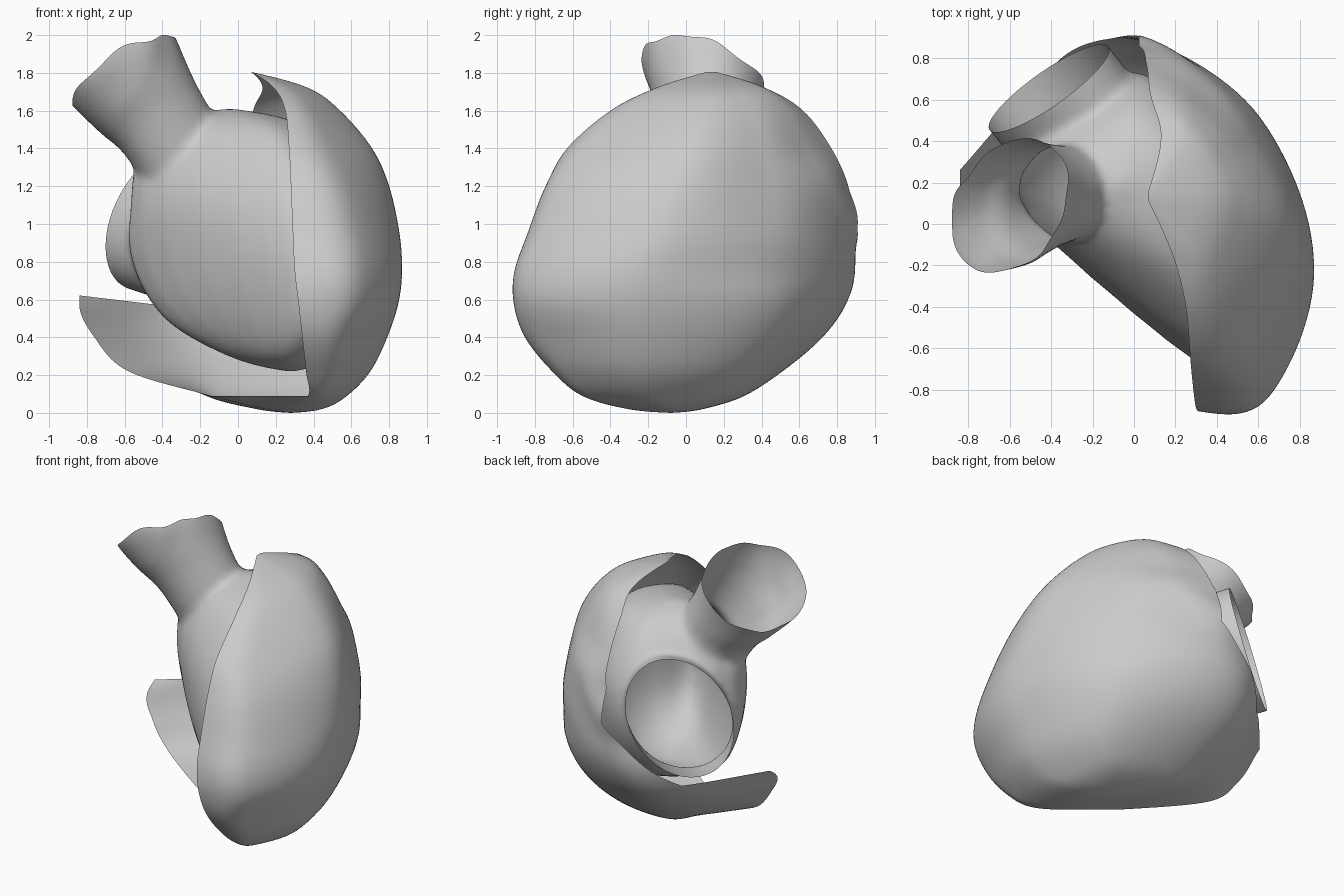
import bpy, bmesh, math
from mathutils import Vector

if "Cube" in bpy.data.objects:
    bpy.data.objects.remove(bpy.data.objects["Cube"])


def spline(pts, n, closed=False):
    """Catmull-Rom through pts with n steps per span."""
    p = [Vector(q) for q in pts]
    if closed:
        p = [p[-1]] + p + p[:2]
    else:
        p = [2.5 * p[0] - 2 * p[1] + .5 * p[2]] + p + [2.5 * p[-1] - 2 * p[-2] + .5 * p[-3]]
    out = []
    for i in range(1, len(p) - 2):
        a, b, c, d = p[i - 1:i + 3]
        for k in range(n):
            t = k / n
            out.append(.5 * (2 * b + (c - a) * t + (2 * a - 5 * b + 4 * c - d) * t * t
                             + (3 * b - a - 3 * c + d) * t ** 3))
    if not closed:
        out.append(p[-2])
    return out


def slices_to_rows(table):
    return [[(r[i], r[i + 1], r[0]) for i in range(1, len(r), 2)] for r in table]


def smooth_rows(rows, nu, nv, closed):
    cols = [spline(c, nv) for c in zip(*rows)]
    return [spline(r, nu, closed) for r in zip(*cols)]


def skin(bm, rows, closed, joined_rows=0):
    """Bridge point rows with quads; closed rows get end caps, joined_rows closes the first few rows."""
    v = [[bm.verts.new(p) for p in r] for r in rows]
    n = len(v[0])
    for k, (a, b) in enumerate(zip(v, v[1:])):
        for i in range(n if closed or k < joined_rows else n - 1):
            j = (i + 1) % n
            bm.faces.new((a[i], a[j], b[j], b[i]))
    if closed:
        bm.faces.new(v[0][::-1])
        bm.faces.new(v[-1])


def finish(bm, name):
    bmesh.ops.recalc_face_normals(bm, faces=bm.faces)
    for f in bm.faces:
        f.smooth = True
    me = bpy.data.meshes.new(name)
    bm.to_mesh(me)
    bm.free()
    ob = bpy.data.objects.new(name, me)
    bpy.context.collection.objects.link(ob)
    return ob


# Outer wall: open horizontal slices (z, then front edge round the right side to back edge)
wall = [
    (.022, .24, -.29, .36, -.3, .45, -.1, .32, .08, .1, .06, .14, -.2),
    (.09, .37, -.54, .48, -.5, .575, -.16, .38, .23, -.11, .28, -.14, -.12),
    (.22, .36, -.7, .55, -.64, .7, -.2, .48, .34, -.13, .5, -.58, .08),
    (.40, .34, -.84, .59, -.77, .79, -.22, .53, .47, -.2, .71, -.76, .13),
    (.58, .32, -.9, .65, -.82, .848, -.22, .57, .53, -.2, .84, -.84, .2),
    (.75, .3, -.89, .65, -.82, .868, -.2, .58, .54, -.08, .895, -.74, .53),
    (.95, .29, -.83, .63, -.74, .855, -.12, .6, .52, .13, .865, -.18, .91),
    (1.2, .28, -.74, .57, -.64, .8, -.05, .58, .47, .29, .76, .02, .86),
    (1.4, .27, -.63, .49, -.51, .71, 0, .54, .41, .3, .64, .06, .77),
    (1.6, .25, -.4, .39, -.31, .54, .07, .44, .36, .27, .54, .08, .62),
    (1.72, .19, -.16, .28, -.12, .37, .1, .33, .28, .24, .4, .13, .42),
]
rows = [[(.28, -.08, 0)] * 6] + slices_to_rows(wall) + [[(.07, .11 + .01 * i, 1.805) for i in range(6)]]
bm = bmesh.new()
skin(bm, smooth_rows(rows, 14, 8, False), False, 16)
bmesh.ops.remove_doubles(bm, verts=bm.verts, dist=.0005)
# Trim the notch in the back wall under the inlet, leaving the lower strip
corner = Vector((-.45, .7, .575))
cuts = [(corner, Vector((.12, 0, 1))), (corner, Vector((-.833, 0, 1))), (Vector((.025, 0, 0)), Vector((-1, 0, 0)))]
for c, n in cuts:
    bmesh.ops.bisect_plane(bm, geom=bm.verts[:] + bm.edges[:] + bm.faces[:], plane_co=c, plane_no=n)
cuts[1][1].xyz = (-.833, 0, 1)
gone = [f for f in bm.faces if all((f.calc_center_median() - c).dot(n) > 0 for c, n in cuts)]
bmesh.ops.delete(bm, geom=gone, context='FACES')
finish(bm, "outer_wall")

# Inner chamber body: closed slices
body = [
    (.30, .25, -.45, .45, -.38, .5, -.15, .35, .1, .1, .12, -.05, -.1),
    (.50, .3, -.62, .55, -.5, .63, -.12, .4, .36, -.1, .5, -.38, .1),
    (.80, .28, -.65, .56, -.52, .68, -.1, .42, .42, -.1, .7, -.56, .2),
    (1.1, .25, -.56, .5, -.45, .63, -.05, .42, .42, -.05, .72, -.57, .15),
    (1.35, .18, -.36, .4, -.28, .5, .05, .35, .4, -.05, .62, -.53, .15),
    (1.53, .08, -.12, .25, -.08, .33, .1, .23, .35, -.05, .45, -.35, .15),
]


def dot_row(c, r):
    return [(c[0] + r * math.sin(k * math.pi / 3), c[1] - r * math.cos(k * math.pi / 3), c[2]) for k in range(6)]


bm = bmesh.new()
rows = [dot_row((.28, -.2, .22), .03)] + slices_to_rows(body) + [dot_row((-.05, .2, 1.61), .03)]
skin(bm, smooth_rows(rows, 6, 5, True), True)


def tube(bm, stations, normal, wide, tall, roll):
    """Elliptical tube; stations are (centre, radius)."""
    n = Vector(normal).normalized()
    side = Vector((0, 0, 1)).cross(n).normalized()
    up = n.cross(side)
    rows = []
    for c, r in stations:
        ring = []
        for k in range(40):
            a = k * math.tau / 40
            x, y = wide * r * math.cos(a), tall * r * math.sin(a)
            x, y = x * math.cos(roll) - y * math.sin(roll), x * math.sin(roll) + y * math.cos(roll)
            ring.append(Vector(c) + side * x + up * y)
        rows.append(ring)
    skin(bm, [list(r) for r in zip(*[spline(c, 5) for c in zip(*rows)])], True)


# Outlet tube at the top and wide inlet at the back
out_n, in_n = Vector((-.52, .32, .78)).normalized(), Vector((-.6, .76, .22)).normalized()
out_c, in_c = Vector((-.6, .085, 1.8)), Vector((-.41, .655, 1.03))
tube(bm, [((-.2, .2, 1.2), .26), ((-.38, .13, 1.5), .258), ((-.49, .1, 1.64), .29),
          (out_c, .33), (out_c + out_n * .1, .335)], out_n, 1.06, .98, 0)
tube(bm, [(in_c - in_n * .42, .36), (in_c - in_n * .2, .38), (in_c, .385),
          (in_c + in_n * .1, .385)], in_n, .84, 1.08, .55)

# Fuse the solids, then slice the two mouths open
tmp = finish(bm, "chamber_source")
m = tmp.modifiers.new("fuse", 'REMESH')
m.mode, m.voxel_size = 'VOXEL', .022
s = tmp.modifiers.new("soften", 'SMOOTH')
s.factor, s.iterations = .5, 12
dg = bpy.context.evaluated_depsgraph_get()
bm = bmesh.new()
bm.from_mesh(bpy.data.meshes.new_from_object(tmp.evaluated_get(dg)))
bpy.data.objects.remove(tmp)
for c, n in ((out_c, out_n), (in_c, in_n)):
    faces = [f for f in bm.faces if (f.calc_center_median() - c).length < .52]
    geom = list({v for f in faces for v in f.verts}) + list({e for f in faces for e in f.edges}) + faces
    bmesh.ops.bisect_plane(bm, geom=geom, plane_co=c, plane_no=n, clear_outer=True)

# Slightly wavy rim on the outlet
for v in bm.verts:
    d = v.co - out_c
    h = d.dot(out_n)
    if h > -.2 and d.length < .45:
        a = math.atan2(d.y, d.x)
        v.co += out_n * (.01 * math.sin(4 * a + 2) + .01 * math.sin(7 * a)) * (1 + h / .2)
finish(bm, "inner_chamber")
